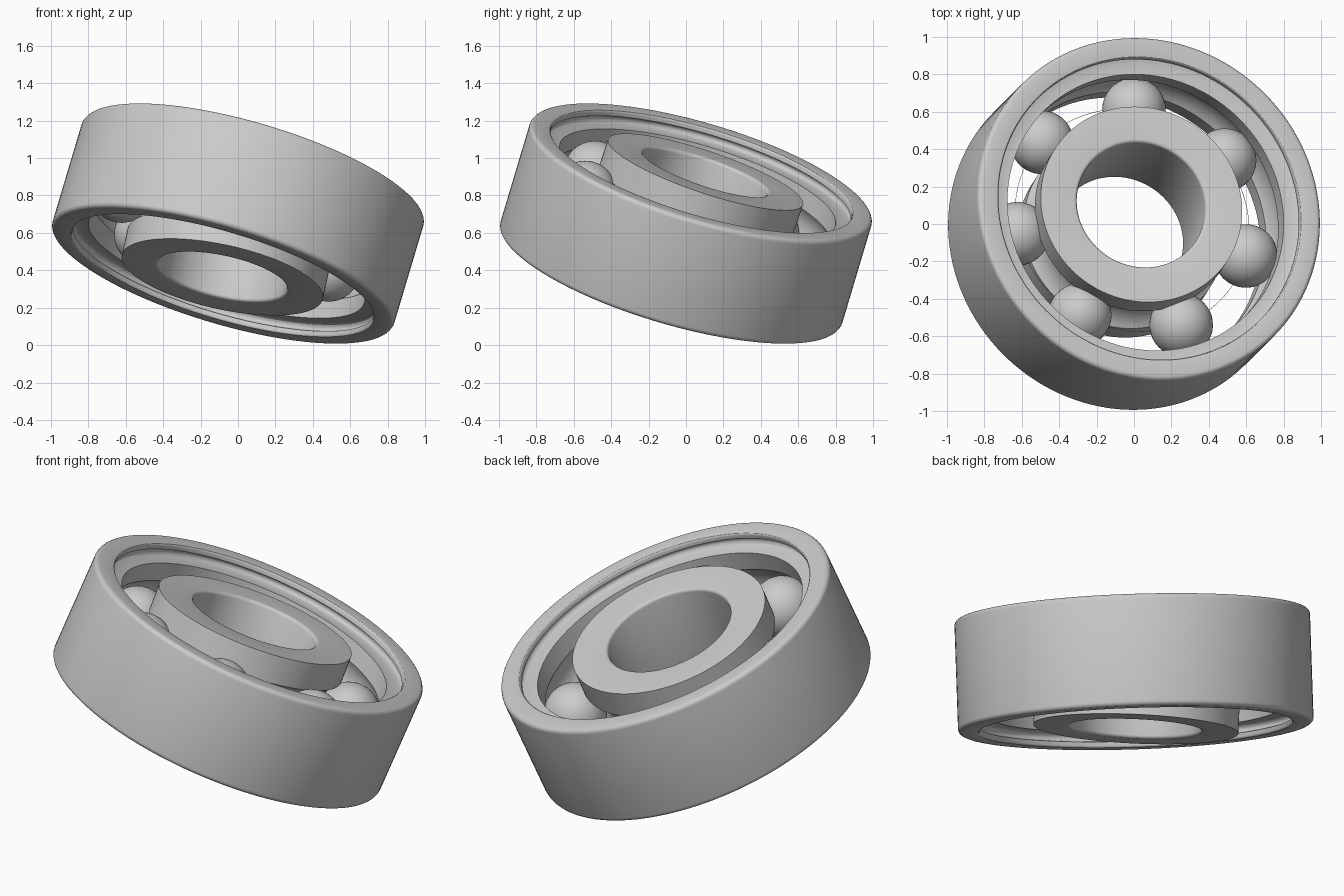
import bpy, bmesh, math
from mathutils import Vector, Matrix

cube = bpy.data.objects.get("Cube")
if cube:
    bpy.data.objects.remove(cube, do_unlink=True)

steel = bpy.data.materials.new("brushed_steel")
steel.use_nodes = True
GREY = (0.6, 0.6, 0.6, 1)
steel.diffuse_color = GREY
steel.node_tree.nodes["Principled BSDF"].inputs["Base Color"].default_value = GREY

HALF = 0.303      # half the bearing width
PITCH = 0.64      # radius of the ball circle
BALL = 0.17
GROOVE = 0.173


def pose(centre, axis, up=(0, 1, 0)):
    """Matrix with local z along axis and local y near up."""
    z = Vector(axis).normalized()
    x = Vector(up).cross(z).normalized()
    y = z.cross(x)
    m = Matrix((x, y, z)).transposed().to_4x4()
    m.translation = centre
    return m


def add_object(name, bm, matrix, angle=30):
    mesh = bpy.data.meshes.new(name)
    bm.to_mesh(mesh)
    bm.free()
    mesh.materials.append(steel)
    ob = bpy.data.objects.new(name, mesh)
    bpy.context.collection.objects.link(ob)
    ob.matrix_world = matrix
    bpy.ops.object.select_all(action='DESELECT')
    ob.select_set(True)
    bpy.context.view_layer.objects.active = ob
    bpy.ops.object.shade_smooth_by_angle(angle=math.radians(angle))
    return ob


def arc(r, z, radius, start, end, steps):
    """Points of an arc in the (radius, height) plane, angles in degrees."""
    out = []
    for i in range(steps + 1):
        t = math.radians(start + (end - start) * i / steps)
        out.append((r + radius * math.cos(t), z + radius * math.sin(t)))
    return out


def lathe(name, upper, matrix, segments=128):
    """Mirror the upper half profile downward, close it and spin it round z."""
    points = upper + [(r, -z) for r, z in reversed(upper)]
    bm = bmesh.new()
    rows = []
    for i in range(segments):
        t = 2 * math.pi * i / segments
        rows.append([bm.verts.new((r * math.cos(t), r * math.sin(t), z)) for r, z in points])
    n = len(points)
    for i in range(segments):
        a, b = rows[i], rows[(i + 1) % segments]
        for j in range(n):
            k = (j + 1) % n
            bm.faces.new((a[j], b[j], b[k], a[k]))
    bmesh.ops.recalc_face_normals(bm, faces=bm.faces)
    return add_object(name, bm, matrix)


# Outer ring: rounded rim, undercut shield seat, ball groove
OUTER, LIP, LAND, SEAT, F = 0.953, 0.838, 0.768, 0.225, 0.025
half_angle = math.degrees(math.acos((LAND - PITCH) / GROOVE))
outer = arc(OUTER - F, HALF - F, F, 0, 90, 5)
outer += arc(LIP + 0.012, HALF - 0.012, 0.012, 90, 180, 3)
outer += arc(LIP, SEAT + 0.024, 0.022, 90, -90, 6)
outer += [(LIP - 0.005, SEAT), (LAND, SEAT)]
outer += arc(PITCH, 0, GROOVE, half_angle, 3, 7)
lathe("outer_ring", outer, pose((0, 0, 0.65), (0.275, 0.275, 0.921)))

# Inner ring: plain shoulders, softened bore, ball groove
BORE, SHOULDER, B = 0.35, 0.55, 0.018
half_angle = math.degrees(math.acos((PITCH - SHOULDER) / GROOVE))
inner = arc(BORE + B, HALF - B, B, 180, 90, 4)
inner += [(SHOULDER, HALF)]
inner += arc(PITCH, 0, GROOVE, 180 - half_angle, 177, 8)
lathe("inner_ring", inner, pose((-0.022, 0.01, 0.645), (0.204, 0.313, 0.928)))

# Balls, evenly spaced on their own tilted circle
ball_pose = pose((-0.01, 0.02, 0.65), (0.236, 0.407, 1), (0.016, 0.927, -0.377))
COUNT = 7
for i in range(COUNT):
    t = 2 * math.pi * i / COUNT
    spot = Vector((PITCH * math.sin(t), PITCH * math.cos(t), 0))
    bm = bmesh.new()
    bmesh.ops.create_uvsphere(bm, u_segments=40, v_segments=20, radius=BALL)
    add_object(f"ball_{i + 1}", bm, ball_pose @ Matrix.Translation(spot), 60)

# Hair-thin wire through the ball centres
lathe("ball_wire", arc(PITCH, 0, 0.0015, 45, 135, 1), ball_pose)
